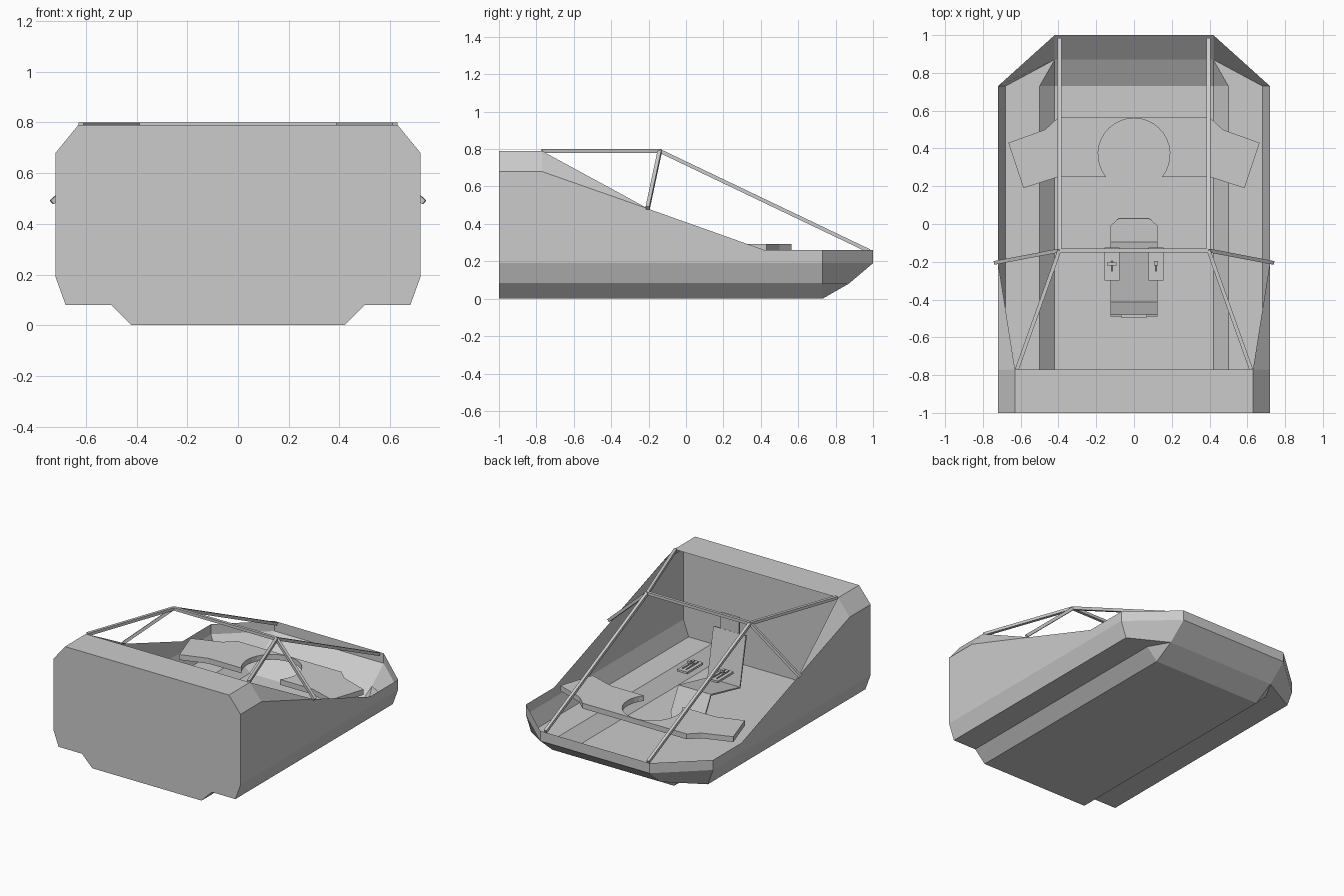
import bpy
import bmesh
import math
from mathutils import Vector

if "Cube" in bpy.data.objects:
    bpy.data.objects.remove(bpy.data.objects["Cube"], do_unlink=True)

grey = bpy.data.materials.new("plain grey")
grey.use_nodes = True
COLOUR = (0.6, 0.6, 0.6, 1)
grey.diffuse_color = COLOUR
grey.node_tree.nodes["Principled BSDF"].inputs["Base Color"].default_value = COLOUR


def finish(name, bm, merge=True):
    if merge:
        bmesh.ops.remove_doubles(bm, verts=bm.verts, dist=0.0005)
    bmesh.ops.recalc_face_normals(bm, faces=bm.faces)
    mesh = bpy.data.meshes.new(name)
    bm.to_mesh(mesh)
    bm.free()
    mesh.materials.append(grey)
    obj = bpy.data.objects.new(name, mesh)
    bpy.context.collection.objects.link(obj)
    return obj


def add_face(bm, points):
    return bm.faces.new([bm.verts.new(p) for p in points])


def flip(points):
    return [(-x, y, z) for x, y, z in reversed(points)]


def box(name, low, high):
    bm = bmesh.new()
    bmesh.ops.create_cube(bm, size=1)
    for v in bm.verts:
        v.co = [l + (c + 0.5) * (h - l) for l, h, c in zip(low, high, v.co)]
    return finish(name, bm)


def rod(name, start, end, width=0.02):
    # square bar between two points
    a, b = Vector(start), Vector(end)
    axis = b - a
    side = axis.cross(Vector((0, 0, 1))).normalized() * width / 2
    up = side.cross(axis).normalized() * width / 2
    ring = [side + up, up - side, -side - up, side - up]
    bm = bmesh.new()
    for i in range(4):
        p, q = ring[i], ring[(i + 1) % 4]
        add_face(bm, [a + p, a + q, b + q, b + p])
    add_face(bm, [a + p for p in ring])
    add_face(bm, [b + p for p in ring])
    return finish(name, bm)


def slab(name, outline, bottom, top):
    # upright extrusion of a plan outline
    bm = bmesh.new()
    base = add_face(bm, [(x, y, bottom) for x, y in outline])
    new = bmesh.ops.extrude_face_region(bm, geom=[base])["geom"]
    moved = [v for v in new if isinstance(v, bmesh.types.BMVert)]
    bmesh.ops.translate(bm, verts=moved, vec=(0, 0, top - bottom))
    return finish(name, bm)


# hull: thin open shell with a covered nose and a pointed tail
NOSE, DECK, BEND, TAIL = -1, -0.77, 0.73, 1
keel, step, chine, belt = (0.42, 0), (0.5, 0.08), (0.68, 0.08), (0.72, 0.19)
shoulder, roof = (0.72, 0.68), (0.63, 0.79)
profile = [keel, step, chine, belt, shoulder, roof]


def at(point, y):
    return (point[0], y, point[1])


low, mid, high, rim = (0.42, BEND, 0), (0.42, 0.87, 0.08), (0.42, TAIL, 0.19), (0.42, TAIL, 0.26)
rim_bend, rim_dip, rim_knee = (0.72, BEND, 0.26), (0.72, 0.42, 0.26), (0.72, -0.2, 0.48)
sides = [[at(p, NOSE), at(p, BEND), at(q, BEND), at(q, NOSE)]
         for p, q in zip(profile[:3], profile[1:4])]
sides += [
    [at(belt, NOSE), at(belt, BEND), rim_bend, rim_dip, rim_knee,
     at(shoulder, DECK), at(shoulder, NOSE)],
    [at(shoulder, NOSE), at(shoulder, DECK), at(roof, DECK), at(roof, NOSE)],
    [at(shoulder, DECK), rim_knee, at(roof, DECK)],
    [low, mid, at(step, BEND)],
    [at(step, BEND), mid, at(chine, BEND)],
    [at(chine, BEND), mid, high, at(belt, BEND)],
    [at(belt, BEND), high, rim, rim_bend],
]
bm = bmesh.new()
for points in sides:
    add_face(bm, points)
    add_face(bm, flip(points))
spine = [at(keel, NOSE), low, mid, high, rim]
for p, q in list(zip(spine, spine[1:])) + [(at(roof, NOSE), at(roof, DECK))]:
    add_face(bm, [p, q] + flip([p, q]))
front = [at(p, NOSE) for p in profile]
add_face(bm, front + flip(front))
finish("hull", bm)

# canopy frame
for s, label in ((1, "left"), (-1, "right")):
    peak = (0.395 * s, -0.14, 0.79)
    rod(label + "_rear_rail", peak, (0.395 * s, 0.98, 0.255))
    rod(label + "_front_rail", peak, (0.62 * s, DECK, 0.79))
    rod(label + "_post", peak, (0.735 * s, -0.205, 0.485))
rod("cross_bar", (-0.395, -0.14, 0.79), (0.395, -0.14, 0.79))

# dashboard with a round notch on the seat side
centre, radius, edge = 0.37, 0.19, 0.25
dip = math.asin((edge - centre) / radius)
notch = []
for i in range(25):
    a = dip + (math.pi - 2 * dip) * i / 24
    notch.append((radius * math.cos(a), centre + radius * math.sin(a)))
wing = [(0.4, edge), (0.585, 0.19), (0.665, 0.43), (0.47, 0.5), (0.4, 0.565)]
outline = notch[::-1] + wing + [(-x, y) for x, y in reversed(wing)]
slab("dashboard", outline, 0.255, 0.292)

# seat: one folded sheet with a chamfered foot
fold = [(-0.49, 0.5), (-0.42, 0.16), (-0.1, 0.23), (-0.02, 0.08)]
bm = bmesh.new()
for (y0, z0), (y1, z1) in zip(fold, fold[1:]):
    add_face(bm, [(-0.125, y0, z0), (0.125, y0, z0), (0.125, y1, z1), (-0.125, y1, z1)])
y, z = fold[-1]
add_face(bm, [(-0.125, y, z), (0.125, y, z), (0.08, 0.02, 0.01), (-0.08, 0.02, 0.01)])
seat = finish("seat", bm)
thick = seat.modifiers.new("thickness", "SOLIDIFY")
thick.thickness = 0.012
box("headrest", (-0.07, -0.495, 0.49), (0.07, -0.48, 0.61))

# side consoles and their levers
for s, label in ((1, "left"), (-1, "right")):
    x = 0.117 * s
    box(label + "_console", (x - 0.039, -0.3, 0.315), (x + 0.039, -0.125, 0.33))
    rod(label + "_lever", (x, -0.25, 0.33), (x, -0.2, 0.36), 0.012)
    for dx in (-0.014, 0.014):
        box(label + "_lever_guide", (x + dx - 0.003, -0.28, 0.33),
            (x + dx + 0.003, -0.15, 0.337))
box("right_lever_grip", (-0.143, -0.22, 0.352), (-0.092, -0.205, 0.364))
box("left_lever_grip", (0.107, -0.22, 0.352), (0.127, -0.195, 0.368))
